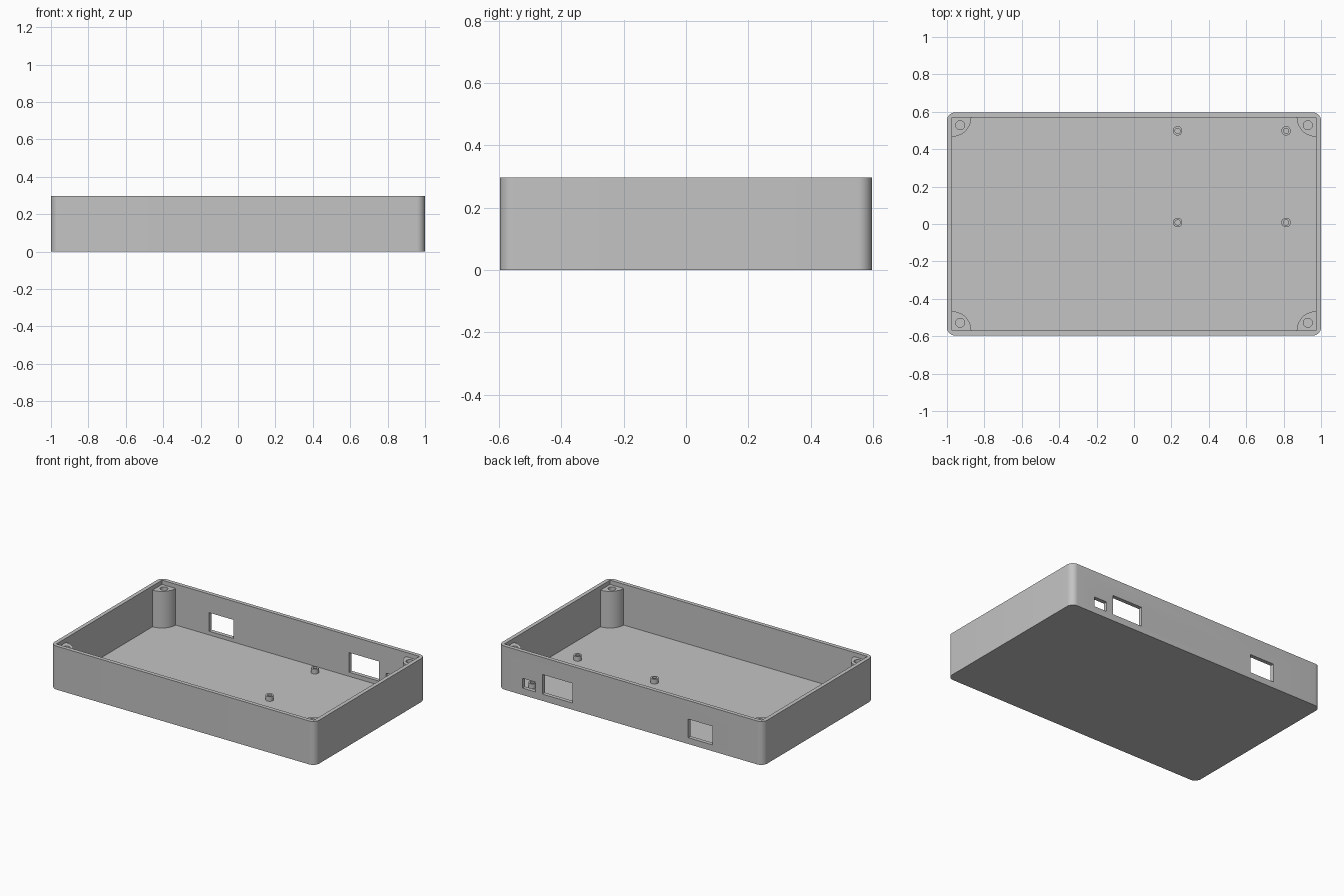
import bpy
import bmesh
from math import cos, sin, pi, radians

HX, HY, HEIGHT = 1.0, 0.597, 0.297      # outer half sizes and height
WALL, FLOOR, CORNER = 0.027, 0.018, 0.045
IX, IY = HX - WALL, HY - WALL           # inner half sizes
POST_R, POST_TOP = 0.103, 0.268

if "Cube" in bpy.data.objects:
    bpy.data.objects.remove(bpy.data.objects["Cube"])

grey = bpy.data.materials.new("plain grey")
grey.use_nodes = True
colour = (0.55, 0.55, 0.55, 1)
grey.diffuse_color = colour
grey.node_tree.nodes["Principled BSDF"].inputs["Base Color"].default_value = colour


def new_object(name, bm):
    bmesh.ops.recalc_face_normals(bm, faces=bm.faces[:])
    mesh = bpy.data.meshes.new(name)
    bm.to_mesh(mesh)
    bm.free()
    mesh.materials.append(grey)
    obj = bpy.data.objects.new(name, mesh)
    bpy.context.collection.objects.link(obj)
    return obj


def prism(name, outline, z0, z1):
    """Extrude a flat outline from z0 up to z1."""
    bm = bmesh.new()
    face = bm.faces.new([bm.verts.new((x, y, z0)) for x, y in outline])
    top = bmesh.ops.extrude_face_region(bm, geom=[face])["geom"]
    verts = [v for v in top if isinstance(v, bmesh.types.BMVert)]
    bmesh.ops.translate(bm, verts=verts, vec=(0, 0, z1 - z0))
    return new_object(name, bm)


def arc(cx, cy, r, start, end, steps):
    angles = [start + (end - start) * i / steps for i in range(steps + 1)]
    return [(cx + r * cos(a), cy + r * sin(a)) for a in angles]


def disc(name, x, y, r, z0, z1):
    return prism(name, arc(x, y, r, 0, 2 * pi, 32)[:-1], z0, z1)


def block(name, x0, x1, y0, y1, z0, z1):
    return prism(name, [(x0, y0), (x1, y0), (x1, y1), (x0, y1)], z0, z1)


def activate(obj):
    bpy.ops.object.select_all(action="DESELECT")
    obj.select_set(True)
    bpy.context.view_layer.objects.active = obj


def cut(obj, cutter):
    mod = obj.modifiers.new("cut", "BOOLEAN")
    mod.operation, mod.solver, mod.object = "DIFFERENCE", "EXACT", cutter
    activate(obj)
    bpy.ops.object.modifier_apply(modifier=mod.name)
    bpy.data.objects.remove(cutter)


def smooth(obj):
    activate(obj)
    bpy.ops.object.shade_smooth_by_angle(angle=radians(30))


# Open tray with rounded upright corners
outline = []
for i, (sx, sy) in enumerate([(1, 1), (-1, 1), (-1, -1), (1, -1)]):
    outline += arc(sx * (HX - CORNER), sy * (HY - CORNER), CORNER,
                   i * pi / 2, (i + 1) * pi / 2, 10)
tray = prism("tray", outline, 0, HEIGHT)
cut(tray, block("cavity", -IX, IX, -IY, IY, FLOOR, 1))

# Connector openings in the back wall: x range and z range
for x0, x1, z0, z1 in [(-0.62, -0.435, 0.043, 0.17),
                       (0.44, 0.668, 0.046, 0.18),
                       (0.72, 0.818, 0.047, 0.114)]:
    cut(tray, block("opening", x0, x1, IY - 0.02, HY + 0.1, z0, z1))
smooth(tray)

# Quarter-round screw posts in the inner corners
for sx, side in [(1, "left"), (-1, "right")]:
    for sy, end in [(1, "back"), (-1, "front")]:
        quarter = [(0, 0)] + arc(0, 0, POST_R, 0, pi / 2, 16)
        quarter = [(sx * (IX - x), sy * (IY - y)) for x, y in quarter]
        post = prism(f"{end}_{side}_screw_post", quarter, FLOOR, POST_TOP)
        cut(post, disc("screw_hole", sx * 0.929, sy * 0.528, 0.024, 0.1, 1))
        smooth(post)

# Small hollow standoffs on the floor
for x, side in [(0.813, "left"), (0.233, "right")]:
    for y, end in [(0.498, "back"), (0.008, "front")]:
        standoff = disc(f"{end}_{side}_standoff", x, y, 0.025, FLOOR - 0.004, 0.05)
        cut(standoff, disc("pin_hole", x, y, 0.014, FLOOR, 1))
        smooth(standoff)
